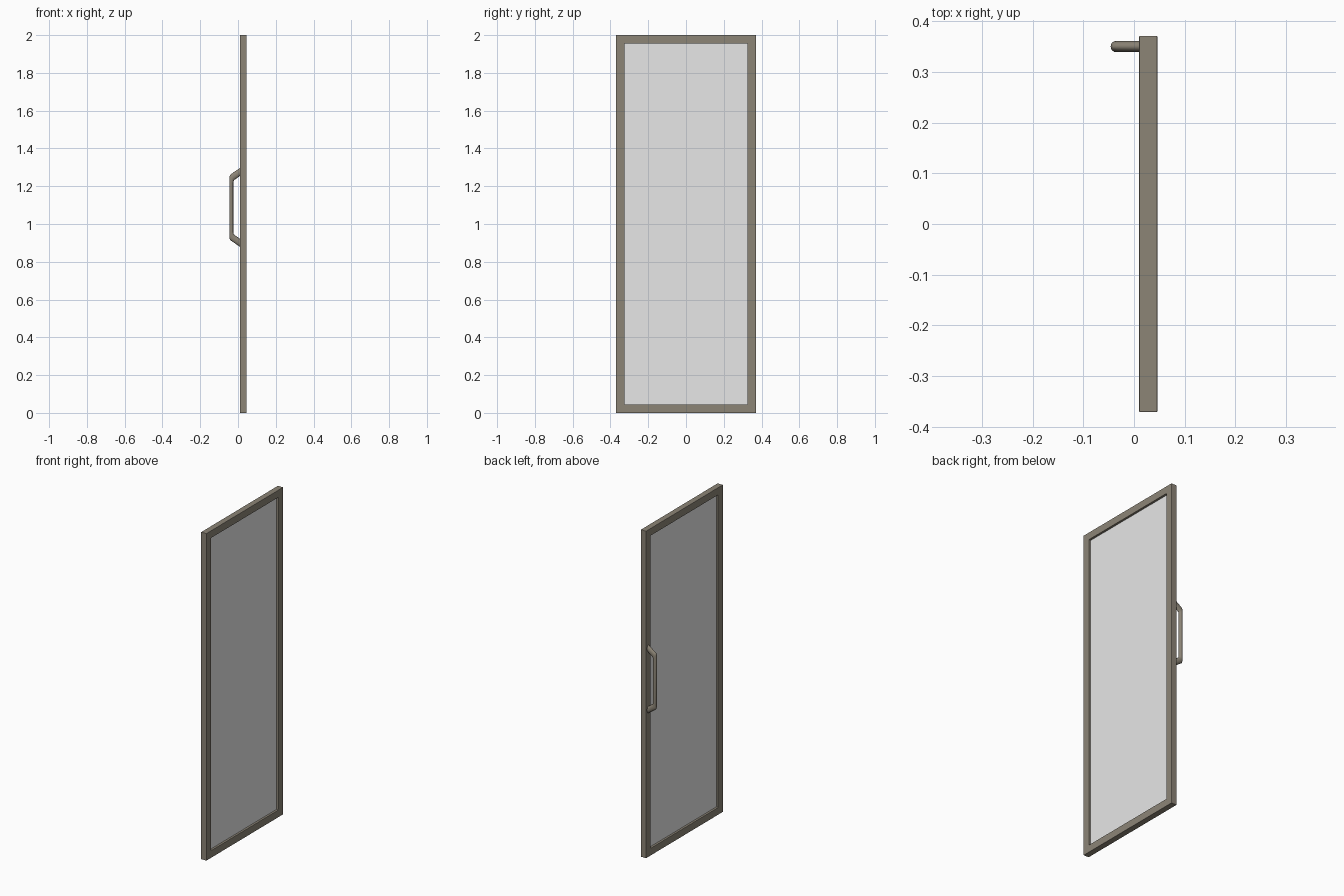
import bpy, bmesh, math
from mathutils import Vector

if "Cube" in bpy.data.objects:
    bpy.data.objects.remove(bpy.data.objects["Cube"])

X0, X1 = 0.01, 0.046      # frame depth
W, H, B = 0.371, 2.0, 0.045  # half width, height, border
MID = 1.088               # handle centre height


def material(name, rgb):
    m = bpy.data.materials.new(name)
    m.diffuse_color = (*rgb, 1)
    m.use_nodes = True
    m.node_tree.nodes["Principled BSDF"].inputs["Base Color"].default_value = m.diffuse_color
    return m


bronze = material("bronze_metal", (0.264, 0.234, 0.183))
grey = material("grey_glass", (0.8, 0.8, 0.8))


def finish(name, bm, mat):
    bmesh.ops.recalc_face_normals(bm, faces=bm.faces)
    me = bpy.data.meshes.new(name)
    bm.to_mesh(me)
    bm.free()
    ob = bpy.data.objects.new(name, me)
    bpy.context.collection.objects.link(ob)
    me.materials.append(mat)
    return ob


def bridge(bm, a, b):
    n = len(a)
    for i in range(n):
        j = (i + 1) % n
        bm.faces.new((a[i], a[j], b[j], b[i]))


# Door frame: rectangular ring with slightly softened edges
bm = bmesh.new()


def rect(x, inset):
    w, lo, hi = W - inset, inset, H - inset
    return [bm.verts.new((x, y, z)) for y, z in ((-w, lo), (w, lo), (w, hi), (-w, hi))]


loops = [rect(X0, 0), rect(X1, 0), rect(X1, B), rect(X0, B)]
for i in range(4):
    bridge(bm, loops[i], loops[(i + 1) % 4])
frame = finish("door_frame", bm, bronze)
bev = frame.modifiers.new("soft_edges", 'BEVEL')
bev.width = 0.002
bev.segments = 2
bev.limit_method = 'ANGLE'

# Glass pane, tucked into the frame
bm = bmesh.new()
bmesh.ops.create_cube(bm, size=1)
bmesh.ops.scale(bm, verts=bm.verts, vec=(0.010, 2 * (W - B) + 0.01, H - 2 * B + 0.01))
bmesh.ops.translate(bm, verts=bm.verts, vec=((X0 + X1) / 2, 0, H / 2))
finish("glass_pane", bm, grey)

# Pull handle: oval section lofted between outer and inner side profiles
half = [((0.012, 0.210), (0.012, 0.168)),
        ((-0.034, 0.178), (-0.019, 0.145)),
        ((-0.042, 0.172), (-0.023, 0.140)),
        ((-0.046, 0.161), (-0.025, 0.132))]
pairs = half + [((o[0], -o[1]), (i[0], -i[1])) for o, i in reversed(half)]
bm = bmesh.new()
rings = []
SIDES = 20
for o, i in pairs:
    o = Vector((o[0], 0, o[1] + MID))
    i = Vector((i[0], 0, i[1] + MID))
    c, r = (o + i) / 2, (o - i) / 2
    ring = []
    for k in range(SIDES):
        a = 2 * math.pi * k / SIDES
        p = c + r * math.cos(a)
        ring.append(bm.verts.new((p.x, 0.35 + 0.011 * math.sin(a), p.z)))
    rings.append(ring)
for a, b in zip(rings, rings[1:]):
    bridge(bm, a, b)
bm.faces.new(rings[0])
bm.faces.new(rings[-1])
handle = finish("pull_handle", bm, bronze)
bpy.context.view_layer.objects.active = handle
handle.select_set(True)
bpy.ops.object.shade_smooth_by_angle(angle=math.radians(30))
